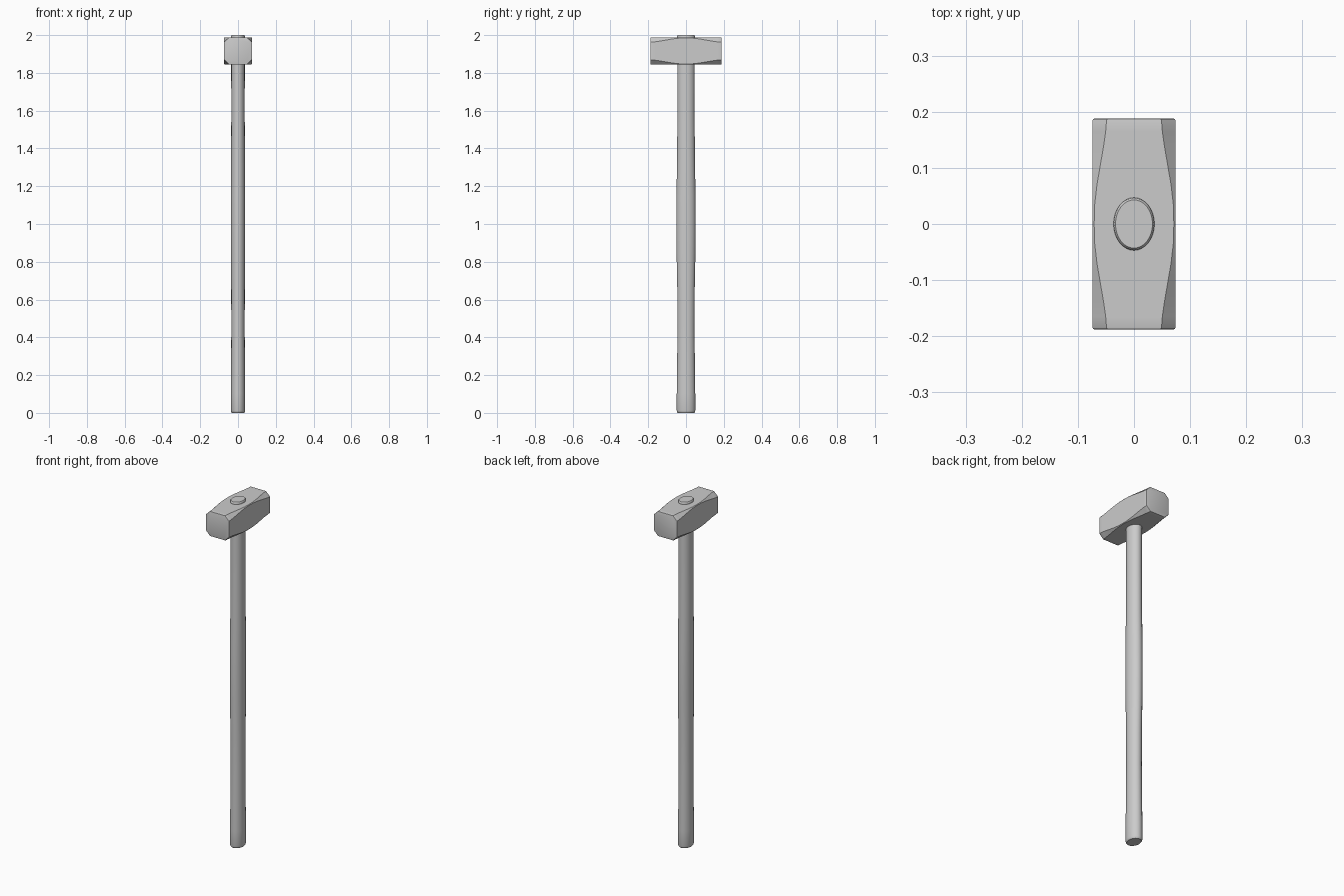
import bpy, bmesh, math

if "Cube" in bpy.data.objects:
    bpy.data.objects.remove(bpy.data.objects["Cube"])


def loft(name, rings, angle):
    """Skin a list of equal-length vertex rings and cap both ends."""
    bm = bmesh.new()
    loops = [[bm.verts.new(p) for p in ring] for ring in rings]
    n = len(loops[0])
    for a, b in zip(loops, loops[1:]):
        for i in range(n):
            j = (i + 1) % n
            bm.faces.new((a[i], a[j], b[j], b[i]))
    bm.faces.new(loops[0])
    bm.faces.new(loops[-1])
    bmesh.ops.recalc_face_normals(bm, faces=bm.faces)
    mesh = bpy.data.meshes.new(name)
    bm.to_mesh(mesh)
    bm.free()
    obj = bpy.data.objects.new(name, mesh)
    bpy.context.collection.objects.link(obj)
    bpy.ops.object.select_all(action='DESELECT')
    obj.select_set(True)
    bpy.context.view_layer.objects.active = obj
    bpy.ops.object.shade_smooth_by_angle(angle=math.radians(angle))
    return obj


# Handle: oval shaft swelling at the middle grip and the butt
profile = [  # z, half width x, half depth y
    (0.0, 0.033, 0.043), (0.004, 0.036, 0.047), (0.012, 0.038, 0.049),
    (0.10, 0.038, 0.049), (0.25, 0.0365, 0.047), (0.45, 0.0355, 0.045),
    (0.65, 0.036, 0.046), (0.85, 0.0375, 0.050), (1.0, 0.038, 0.051),
    (1.15, 0.038, 0.0505), (1.35, 0.0365, 0.047), (1.6, 0.0355, 0.0455),
    (1.85, 0.036, 0.046), (1.992, 0.0365, 0.047), (1.997, 0.0355, 0.046),
    (2.0, 0.033, 0.043)]
SIDES = 32
loft("handle", [[(rx * math.cos(2 * math.pi * i / SIDES),
                  ry * math.sin(2 * math.pi * i / SIDES), z)
                 for i in range(SIDES)] for z, rx, ry in profile], 40)


# Head: square block whose corner chamfers widen toward the striking faces
def head_ring(y, inset, chamfer):
    w, h, zc = 0.074 - inset, 0.072 - inset, 1.916
    a, b = w - chamfer, h - chamfer
    pts = [(w, -b), (w, b), (a, h), (-a, h), (-w, b), (-w, -b), (-a, -h), (a, -h)]
    return [(x, y, zc + z) for x, z in pts]


half = [(0.0, 0.0, 0.003), (0.035, 0.0, 0.004), (0.07, 0.0, 0.008),
        (0.105, 0.0, 0.014), (0.14, 0.0, 0.020), (0.165, 0.0, 0.0235),
        (0.184, 0.0, 0.025), (0.187, 0.001, 0.025), (0.188, 0.004, 0.025)]
stations = [(-y, i, c) for y, i, c in reversed(half[1:])] + half
loft("hammer_head", [head_ring(*s) for s in stations], 30)
